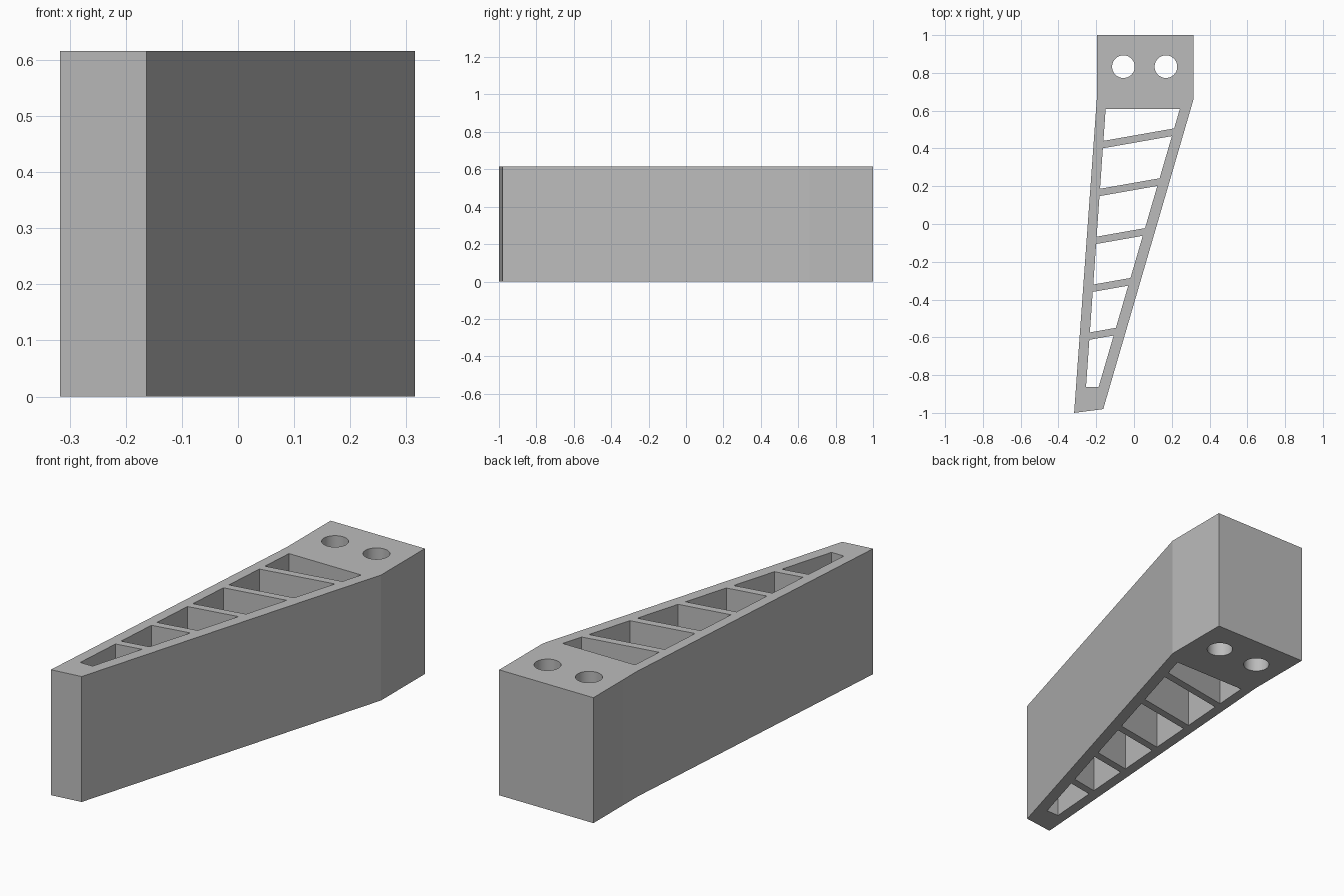
import bpy, bmesh, math
from mathutils import Vector
from mathutils.geometry import intersect_line_line_2d

cube = bpy.data.objects.get("Cube")
if cube:
    bpy.data.objects.remove(cube, do_unlink=True)

HEIGHT = 0.616
SLOPE = math.tan(math.radians(10))
RIB = 0.039

grey = bpy.data.materials.new("plain grey")
grey.use_nodes = True
colour = (0.5, 0.5, 0.5, 1)
grey.diffuse_color = colour
grey.node_tree.nodes["Principled BSDF"].inputs["Base Color"].default_value = colour

# Outer profile: mounting block tapering to a narrow tip
outline = [(-0.317, -1), (-0.163, -0.98), (0.315, 0.66),
           (0.315, 1), (-0.197, 1), (-0.197, 0.66)]

# Inner faces of the two side walls, each from tip to block
wall_a = (Vector((-0.254, -0.862)), Vector((-0.15, 0.61)))
wall_b = (Vector((-0.187, -0.862)), Vector((0.243, 0.61)))


def on_wall(wall, y, slope):
    """Where a slanted line starting on the first wall at height y meets a wall."""
    a, b = wall_a
    start = a.lerp(b, (y - a.y) / (b.y - a.y))
    ray = Vector((1, slope))
    return intersect_line_line_2d(start - ray, start + ray, *wall)


def rib_edge(y):
    return on_wall(wall_a, y, SLOPE), on_wall(wall_b, y, SLOPE)


# Pockets between the slanted ribs
upper = (wall_a[1], wall_b[1])
pockets = []
for i in range(5):
    y = 0.44 - 0.2535 * i
    lower = rib_edge(y)
    pockets.append([upper[0], upper[1], lower[1], lower[0]])
    upper = rib_edge(y - RIB)
pockets.append([upper[0], upper[1], wall_b[0], wall_a[0]])


# Round bolt holes
def circle(cx, cy, r, n=48):
    return [(cx + r * math.cos(math.tau * k / n), cy + r * math.sin(math.tau * k / n))
            for k in range(n)]


bolt_holes = [circle(x, 0.833, 0.06) for x in (-0.056, 0.169)]

# Fill the profile around its openings and extrude it upward
bm = bmesh.new()
for loop in [outline] + pockets + bolt_holes:
    verts = [bm.verts.new((p[0], p[1], 0)) for p in loop]
    for a, b in zip(verts, verts[1:] + verts[:1]):
        bm.edges.new((a, b))
bmesh.ops.triangle_fill(bm, use_beauty=True, use_dissolve=False,
                        edges=bm.edges[:], normal=(0, 0, 1))
result = bmesh.ops.extrude_face_region(bm, geom=bm.faces[:], use_keep_orig=True)
top = [g for g in result["geom"] if isinstance(g, bmesh.types.BMVert)]
bmesh.ops.translate(bm, verts=top, vec=(0, 0, HEIGHT))
bmesh.ops.recalc_face_normals(bm, faces=bm.faces[:])

mesh = bpy.data.meshes.new("ribbed_bracket")
bm.to_mesh(mesh)
bm.free()
mesh.materials.append(grey)
bracket = bpy.data.objects.new("ribbed_bracket", mesh)
bpy.context.collection.objects.link(bracket)

# Smooth bolt hole walls with crisp rims
bpy.context.view_layer.objects.active = bracket
bracket.select_set(True)
bpy.ops.object.shade_smooth_by_angle(angle=math.radians(8))
